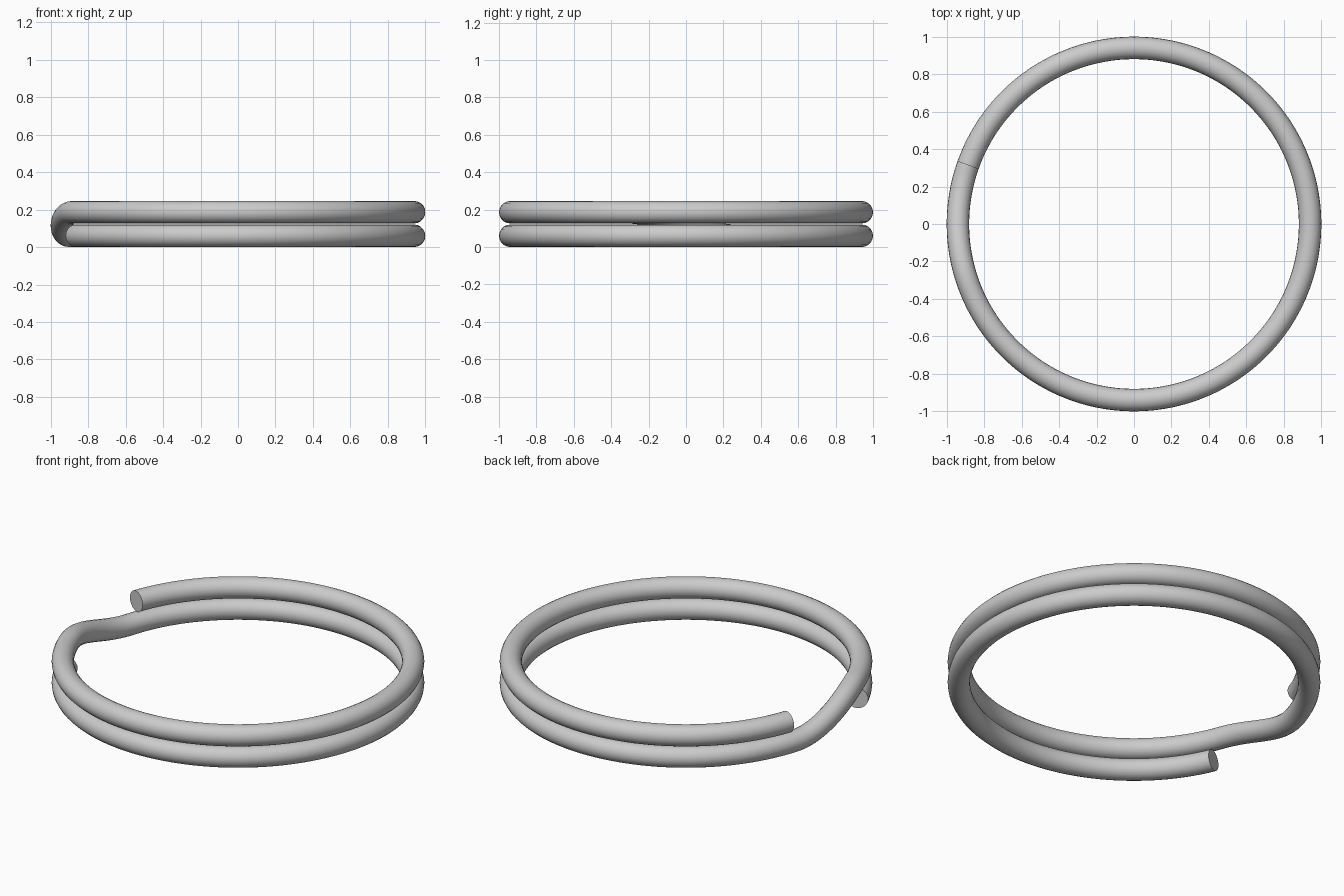
import bpy
from math import sin, cos, radians

if "Cube" in bpy.data.objects:
    bpy.data.objects.remove(bpy.data.objects["Cube"])

WIRE = 0.06            # wire radius
RADIUS = 1.0 - WIRE    # coil centre line
LOW, HIGH = WIRE, 0.186
START, END = 160.5, -517.0      # upper free end, lower free end (degrees)
CROSS_A, CROSS_B = -160.0, -197.0   # where the wire steps down between coils


def height(angle):
    t = min(max((CROSS_A - angle) / (CROSS_A - CROSS_B), 0.0), 1.0)
    return HIGH + (LOW - HIGH) * t * t * (3 - 2 * t)


# Centre line: two full-radius turns joined by a short ramp
steps = 452
curve = bpy.data.curves.new("split_ring", 'CURVE')
curve.dimensions = '3D'
curve.twist_mode = 'Z_UP'
curve.bevel_depth = WIRE
curve.bevel_resolution = 8
curve.use_fill_caps = True
path = curve.splines.new('POLY')
path.points.add(steps)
for i, p in enumerate(path.points):
    a = START + (END - START) * i / steps
    r = radians(a)
    p.co = (RADIUS * cos(r), RADIUS * sin(r), height(a), 1)

ring = bpy.data.objects.new("split_ring", curve)
bpy.context.collection.objects.link(ring)
bpy.context.view_layer.objects.active = ring
ring.select_set(True)

# Solid mesh with smooth wire and crisp cut ends
bpy.ops.object.convert(target='MESH')
bpy.ops.object.shade_smooth_by_angle(angle=radians(40))
